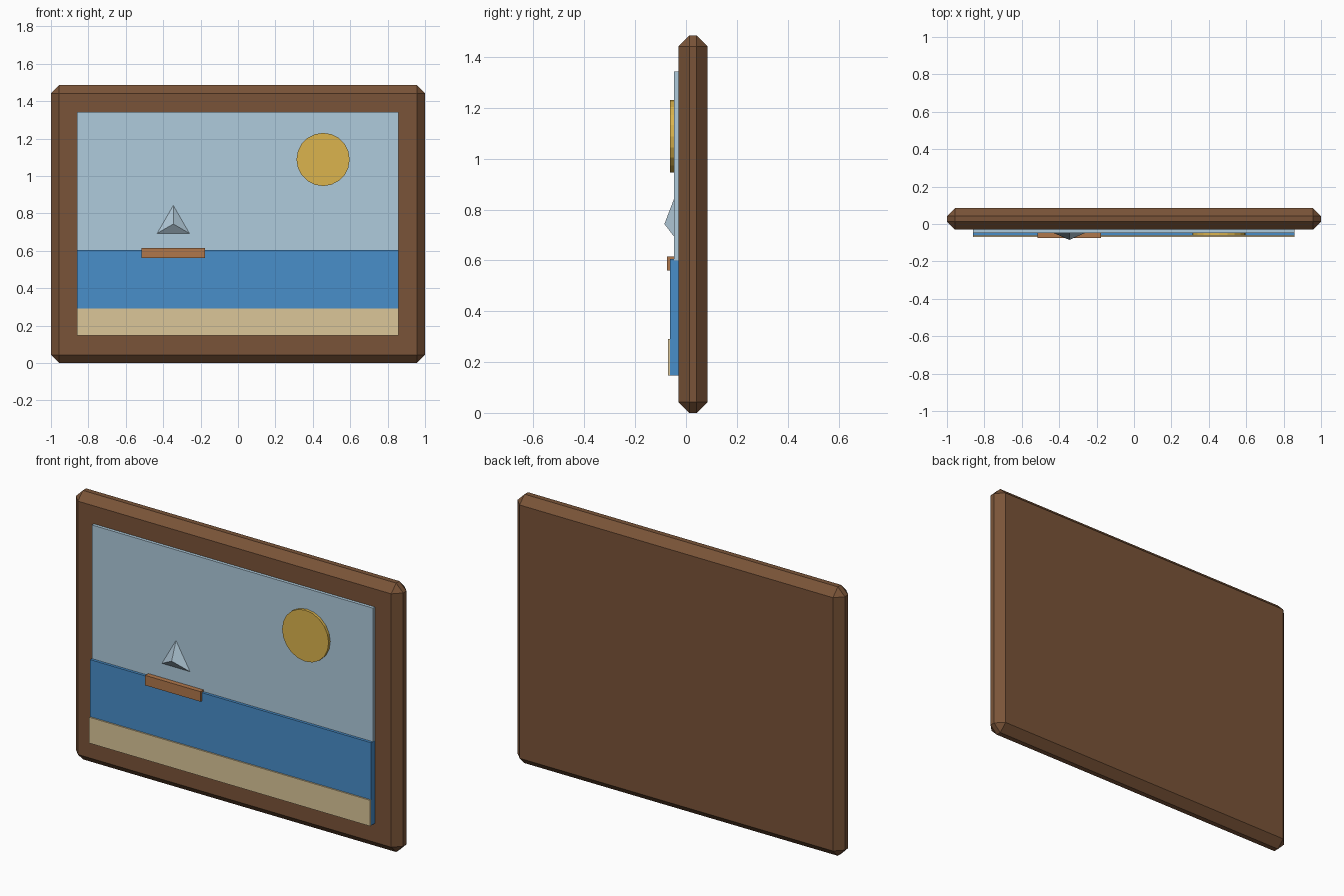
import bpy, math

cube = bpy.data.objects.get("Cube")
if cube:
    bpy.data.objects.remove(cube, do_unlink=True)


def material(name, rgb):
    """Flat material from 0-255 sRGB values."""
    c = [v / 255 for v in rgb]
    c = [v / 12.92 if v < 0.04 else ((v + 0.055) / 1.055) ** 2.4 for v in c] + [1]
    m = bpy.data.materials.new(name)
    m.use_nodes = True
    m.diffuse_color = c
    bsdf = next(n for n in m.node_tree.nodes if n.type == "BSDF_PRINCIPLED")
    bsdf.inputs["Base Color"].default_value = c
    return m


wood = material("dark_wood", (122, 84, 56))
sky_blue = material("sky_blue", (175, 203, 220))
sea_blue = material("sea_blue", (72, 142, 202))
sand_tan = material("sand_tan", (219, 198, 153))
sun_gold = material("sun_gold", (219, 180, 77))
hull_brown = material("hull_brown", (176, 119, 75))
sail_grey = material("sail_grey", (178, 202, 217))


def finish(name, mat):
    ob = bpy.context.object
    ob.name = name
    ob.data.materials.append(mat)
    return ob


def box(name, mat, x, y, z):
    """Box from (low, high) ranges along each axis."""
    spans = (x, y, z)
    bpy.ops.mesh.primitive_cube_add(size=1, location=[(a + b) / 2 for a, b in spans])
    bpy.context.object.scale = [b - a for a, b in spans]
    bpy.ops.object.transform_apply(location=False, rotation=False, scale=True)
    return finish(name, mat)


# Board with chamfered edges
frame = box("frame", wood, (-1, 1), (-0.03, 0.085), (0, 1.485))
bevel = frame.modifiers.new("chamfer", "BEVEL")
bevel.width = 0.043
bevel.segments = 1

# Layered landscape
width = (-0.86, 0.857)
box("sky", sky_blue, width, (-0.047, -0.029), (0.6, 1.343))
box("sea", sea_blue, width, (-0.062, -0.029), (0.148, 0.605))
box("sand", sand_tan, width, (-0.07, -0.061), (0.147, 0.29))

# Sun disc
bpy.ops.mesh.primitive_cylinder_add(
    vertices=20, radius=0.142, depth=0.016,
    location=(0.455, -0.054, 1.088), rotation=(math.pi / 2, 0, 0))
finish("sun", sun_gold)

# Boat: plank hull and a three-sided sail pointing forward
box("hull", hull_brown, (-0.515, -0.177), (-0.074, -0.046), (0.56, 0.615))
bpy.ops.mesh.primitive_cone_add(
    vertices=3, radius1=0.102, depth=0.039,
    location=(-0.346, -0.0655, 0.743), rotation=(math.pi / 2, 0, 0))
finish("sail", sail_grey)
